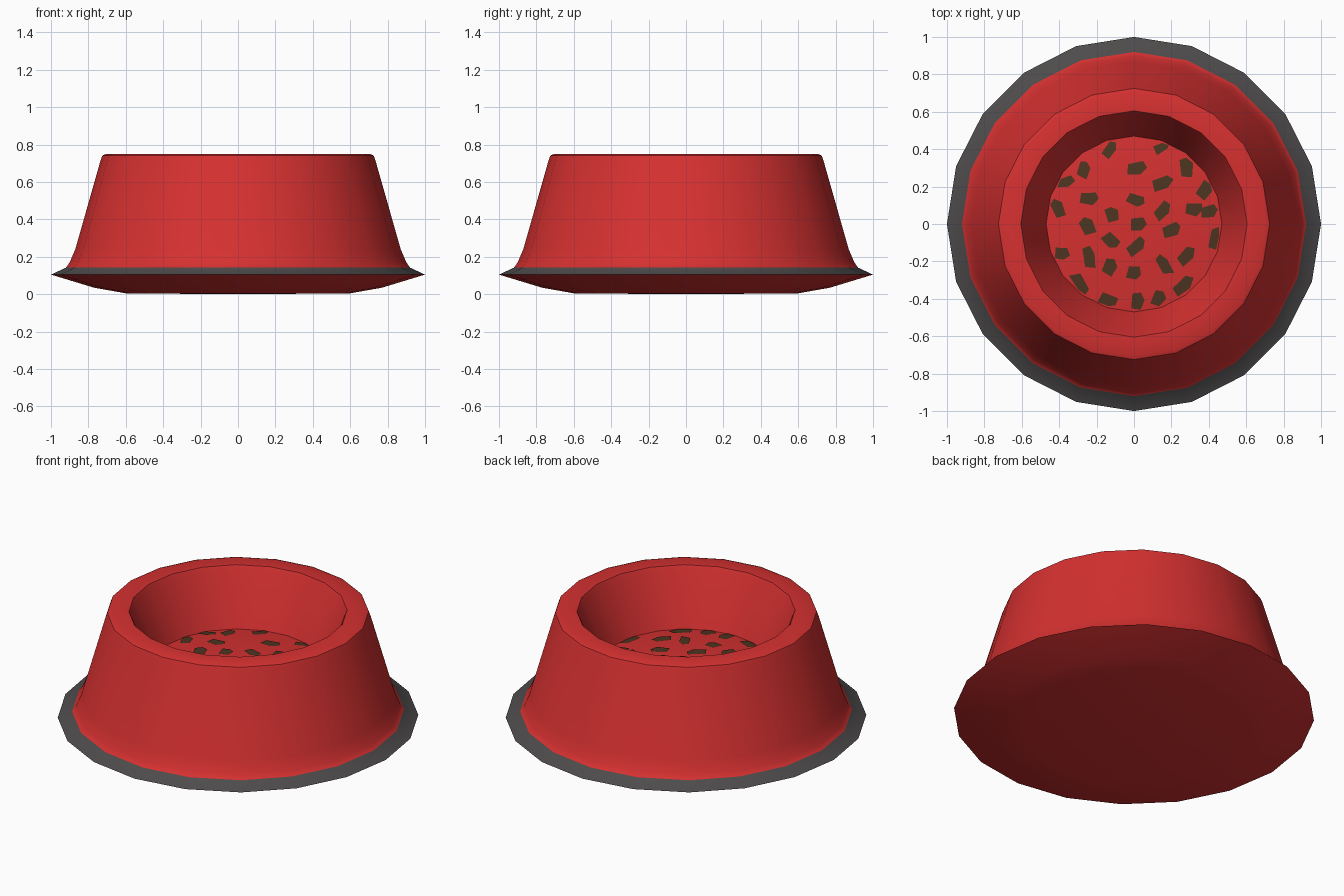
import bpy, math, random

if "Cube" in bpy.data.objects:
    bpy.data.objects.remove(bpy.data.objects["Cube"])

random.seed(4)
SIDES = 20


def material(name, rgb):
    m = bpy.data.materials.new(name)
    m.diffuse_color = (*rgb, 1)
    m.use_nodes = True
    m.node_tree.nodes["Principled BSDF"].inputs["Base Color"].default_value = m.diffuse_color
    return m


RED = material("red plastic", (0.67, 0.03, 0.03))
GREY = material("grey rubber", (0.075, 0.07, 0.07))
BROWN = material("brown food", (0.075, 0.036, 0.015))


def make_object(name, verts, faces, mats, smooth=True):
    me = bpy.data.meshes.new(name)
    me.from_pydata(verts, [], faces)
    ob = bpy.data.objects.new(name, me)
    bpy.context.collection.objects.link(ob)
    for m in mats:
        me.materials.append(m)
    if smooth:
        bpy.ops.object.select_all(action='DESELECT')
        ob.select_set(True)
        bpy.context.view_layer.objects.active = ob
        bpy.ops.object.shade_smooth_by_angle(angle=math.radians(32))
    return ob


def lathe(name, profile, mats):
    """Revolve (radius, z) points; a radius of 0 becomes a single pole."""
    verts, faces, rings = [], [], []
    for r, z in profile:
        n = 1 if r == 0 else SIDES
        rings.append(list(range(len(verts), len(verts) + n)))
        for i in range(n):
            a = math.tau * i / SIDES
            verts.append((r * math.cos(a), r * math.sin(a), z))
    for a, b in zip(rings, rings[1:]):
        for i in range(SIDES):
            j = (i + 1) % SIDES
            if len(a) == 1:
                faces.append((a[0], b[j], b[i]))
            elif len(b) == 1:
                faces.append((a[i], a[j], b[0]))
            else:
                faces.append((a[i], a[j], b[j], b[i]))
    return make_object(name, verts, faces, mats)


# Bowl: underside, foot flange, sloping wall, rim, inner wall, gently domed floor
FLOOR = [(0.47, 0.42), (0.36, 0.432), (0.2, 0.442), (0, 0.447)]
bowl = lathe("bowl", [
    (0, 0.0), (0.6, 0.005), (0.77, 0.035), (1.0, 0.105), (0.92, 0.142),
    (0.90, 0.17), (0.87, 0.24), (0.735, 0.715), (0.725, 0.742), (0.705, 0.75),
    (0.605, 0.75), (0.592, 0.725)] + FLOOR, [RED, GREY])

# Grey upper face of the foot flange
for p in bowl.data.polygons:
    if p.center.z < 0.15 and p.normal.z > 0.3:
        p.material_index = 1


def floor_z(r):
    for (r1, z1), (r0, z0) in zip(FLOOR, FLOOR[1:]):
        if r >= r0:
            return z0 + (z1 - z0) * (r - r0) / (r1 - r0)


# Food pieces: centre x, y, direction in degrees, half length
PIECES = [
    (-.13, .40, 60, .055), (.15, .42, 40, .055), (.01, .30, 10, .055), (.28, .30, 100, .055),
    (-.27, .29, 80, .05), (-.37, .23, 10, .05), (.15, .22, 25, .06), (.38, .18, 60, .055),
    (-.41, .08, 120, .06), (-.24, .14, 5, .055), (.01, .13, -15, .055), (-.12, .05, 110, .045),
    (.15, .07, 50, .06), (.32, .08, 0, .05), (-.25, -.01, 120, .05), (.02, 0, 10, .045),
    (.20, -.03, 30, .05), (.43, -.08, 80, .065), (.40, .07, 20, .045), (-.12, -.09, -40, .05),
    (.01, -.12, 45, .065), (.28, -.17, 50, .055), (-.39, -.16, 0, .045), (-.24, -.18, 95, .065),
    (-.13, -.23, 70, .05), (0, -.26, 0, .04), (.16, -.22, 120, .06), (-.29, -.32, -55, .065),
    (-.14, -.41, -20, .055), (.02, -.42, 85, .055), (.13, -.40, 70, .05), (.26, -.33, 45, .065)]
SHAPE = [(-1, -.5), (.3, -.7), (1, -.2), (.8, .55), (-.7, .6)]

verts, faces = [], []
for x, y, ang, size in PIECES:
    a = math.radians(ang)
    start = len(verts)
    for u, v in SHAPE:
        u = u * size * random.uniform(.85, 1.1)
        v = v * 0.052 * random.uniform(.8, 1.15)
        px = x + u * math.cos(a) - v * math.sin(a)
        py = y + u * math.sin(a) + v * math.cos(a)
        r = math.hypot(px, py)
        if r > 0.46:
            px, py, r = px * 0.46 / r, py * 0.46 / r, 0.46
        verts.append((px, py, floor_z(r) + 0.005))
    faces.append(range(start, start + len(SHAPE)))
make_object("food_pieces", verts, [tuple(f) for f in faces], [BROWN], smooth=False)
